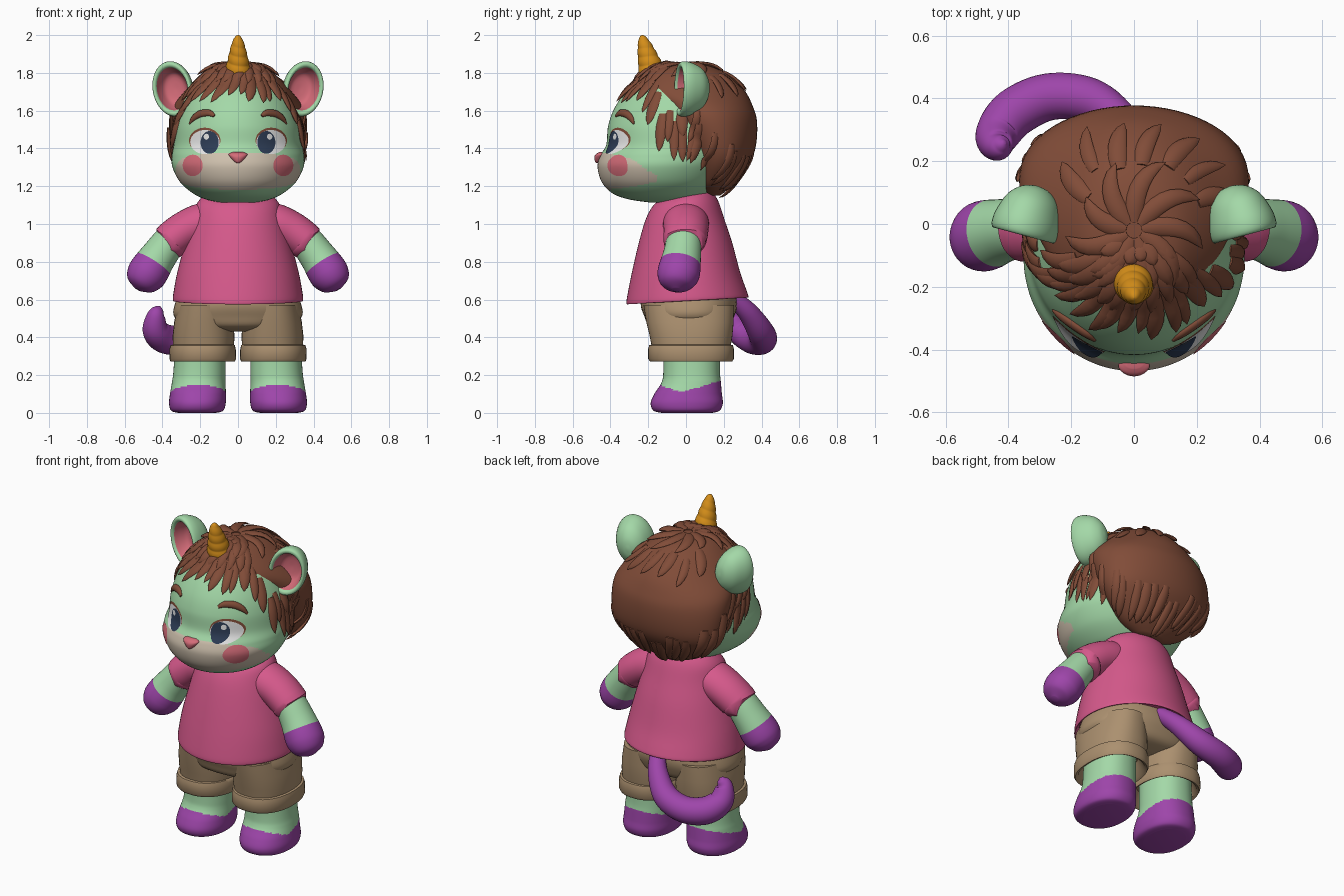
import bpy, bmesh, math, random
from math import sin, cos, pi, radians
from mathutils import Vector, Matrix
from mathutils.bvhtree import BVHTree

random.seed(4)
old = bpy.data.objects.get("Cube")
if old:
    bpy.data.objects.remove(old)


def material(name, rgb):
    m = bpy.data.materials.new(name)
    m.use_nodes = True
    m.diffuse_color = (*rgb, 1)
    bsdf = next(n for n in m.node_tree.nodes if n.type == 'BSDF_PRINCIPLED')
    bsdf.inputs["Base Color"].default_value = (*rgb, 1)
    bsdf.inputs["Roughness"].default_value = 0.7
    return m


GREEN = material("mint green", (0.37, 0.69, 0.39))
CREAM = material("cream", (0.62, 0.53, 0.42))
ROSE = material("rose", (0.66, 0.15, 0.19))
NAVY = material("navy", (0.026, 0.045, 0.09))
WHITE = material("white", (0.85, 0.85, 0.85))
BROWN = material("brown", (0.22, 0.073, 0.04))
GOLD = material("gold", (0.66, 0.27, 0.01))
PINK = material("shirt pink", (0.67, 0.10, 0.26))
PURPLE = material("purple", (0.34, 0.06, 0.40))
TAN = material("tan", (0.41, 0.28, 0.16))
parts = []


def spline(keys, n):
    """Catmull-Rom through tuples, n steps per span."""
    k = [keys[0], *keys, keys[-1]]
    out = []
    for i in range(1, len(k) - 2):
        for s in range(n):
            t = s / n
            out.append([b + 0.5 * t * (c - a + t * (2*a - 5*b + 4*c - d + t * (3*(b - c) + d - a)))
                        for a, b, c, d in zip(*k[i-1:i+3])])
    return out + [list(keys[-1])]


def add_rings(bm, rings, mat_rule=None, caps=True):
    vs = [[bm.verts.new(p) for p in r] for r in rings]
    n = len(vs[0])
    for i in range(len(vs) - 1):
        for j in range(n):
            f = bm.faces.new((vs[i][j], vs[i][(j+1) % n], vs[i+1][(j+1) % n], vs[i+1][j]))
            if mat_rule:
                f.material_index = int(mat_rule(i, f.calc_center_median()))
    if caps:
        for end, i in ((vs[0], 0), (vs[-1], len(vs) - 1)):
            f = bm.faces.new(end)
            if mat_rule:
                f.material_index = int(mat_rule(i, f.calc_center_median()))


def finish(name, bm, mats, mirror=False, normals=True):
    if normals:
        bmesh.ops.recalc_face_normals(bm, faces=bm.faces[:])
    me = bpy.data.meshes.new(name)
    bm.to_mesh(me)
    bm.free()
    for m in mats:
        me.materials.append(m)
    ob = bpy.data.objects.new(name, me)
    bpy.context.scene.collection.objects.link(ob)
    if mirror:
        ob.modifiers.new("mirror", 'MIRROR')
    parts.append(ob)
    return ob


def skin(name, rings, mats, rule=None, mirror=False):
    bm = bmesh.new()
    add_rings(bm, rings, rule)
    return finish(name, bm, mats, mirror)


def loft_rings(keys, n=6, seg=48, p=2.0):
    """Keys: z, front y, back y, half width, centre x, tilt."""
    keys = [tuple(k) + (0,) * (6 - len(k)) for k in keys]
    rings = []
    for z, yf, yb, rx, cx, tilt in spline(keys, n):
        ring = []
        for j in range(seg):
            c, s = cos(2*pi*j/seg), sin(2*pi*j/seg)
            dy = math.copysign(abs(s) ** (2/p), s) * (yb - yf) / 2
            ring.append((cx + rx * math.copysign(abs(c) ** (2/p), c), (yf + yb) / 2 + dy, z + tilt * dy))
        rings.append(ring)
    return rings


def sweep_rings(keys, n=6, seg=28, flat=1.0):
    """Keys: x, y, z, radius."""
    st = spline(keys, n)
    pts = [Vector(s[:3]) for s in st]
    ref, rings = Vector((0, 1, 0)), []
    for i, p in enumerate(pts):
        d = (pts[min(i+1, len(pts)-1)] - pts[max(i-1, 0)]).normalized()
        ref = (ref - d * ref.dot(d)).normalized()
        side = d.cross(ref)
        rings.append([p + st[i][3] * (side * cos(2*pi*j/seg) + ref * flat * sin(2*pi*j/seg))
                      for j in range(seg)])
    return rings


# Head with painted muzzle
head = skin("head", loft_rings([
    (1.115, -.20, 0, .10), (1.13, -.30, .08, .17), (1.16, -.385, .13, .235), (1.22, -.445, .19, .305),
    (1.30, -.468, .24, .347), (1.36, -.455, .27, .35), (1.42, -.422, .29, .34), (1.52, -.412, .30, .33),
    (1.62, -.375, .28, .30), (1.72, -.30, .24, .25), (1.79, -.19, .16, .17), (1.82, -.08, .08, .08)],
    10, 144), [GREEN, CREAM],
    lambda i, c: c.y < -.15 and abs(c.x / .33) ** 3 + abs((c.z - 1.28) / .097) ** 3 < 1)

# Hair mass
hair = skin("hair_mass", loft_rings([
    (1.15, .10, .18, .08), (1.20, .05, .24, .20), (1.28, .03, .305, .29), (1.36, 0, .355, .34),
    (1.45, -.05, .375, .36), (1.55, -.12, .375, .365), (1.62, -.18, .355, .345), (1.70, -.28, .315, .285),
    (1.78, -.25, .24, .21), (1.83, -.18, .15, .14), (1.85, -.08, .06, .05)], 4, 64), [BROWN])


def tree(ob):
    return BVHTree.FromPolygons([v.co for v in ob.data.vertices], [p.vertices[:] for p in ob.data.polygons])


head_tree, hair_tree = tree(head), tree(hair)
CENTRE = Vector((0, -.02, 1.5))


def scalp(az, el):
    a, e = radians(az), radians(el)
    d = Vector((sin(a) * cos(e), -cos(a) * cos(e), sin(e)))
    reach = [t.ray_cast(CENTRE, d)[3] or 0.3 for t in (head_tree, hair_tree)]
    return CENTRE + d * max(reach), d


def add_lock(bm, a0, e0, a1, e1, w):
    """A tapered leaf of hair lying on the scalp."""
    steps, path = 8, []
    for i in range(steps + 1):
        t = i / steps
        p, d = scalp(a0 + (a1 - a0) * t * t, e0 + (e1 - e0) * t)
        path.append((p + d * (.018 * t - .004), d))
    rings = []
    for i, (p, d) in enumerate(path):
        t = i / steps
        tan = path[min(i+1, steps)][0] - path[max(i-1, 0)][0]
        side = tan.cross(d).normalized()
        h = w * (.5 + t) * (1 - t) ** .65 + .0008
        rings.append([p + side * h * cos(k*pi/4) + d * h * .42 * sin(k*pi/4) for k in range(8)])
    add_rings(bm, rings)


# Hair locks in overlapping rows, shortest over the brow
LINE = [(0, 27), (45, 23), (58, 8), (72, -22), (88, -22), (105, -24), (130, -42), (181, -58)]


def hairline(az):
    a = abs(az)
    for (a0, e0), (a1, e1) in zip(LINE, LINE[1:]):
        if a <= a1:
            return e0 + (e1 - e0) * (a - a0) / (a1 - a0)


bm = bmesh.new()
for up, length, step, w in ((0, 32, 9, .042), (16, 30, 12, .042), (32, 28, 15, .042), (48, 26, 20, .04)):
    for i in range(int(360 / step)):
        az = -180 + i * step + random.uniform(-3, 3) + up * .3
        az = max(-180, min(180, az))
        beside_ear = 66 < abs(az) < 112
        if up and beside_ear and hairline(az) + up > 0:
            continue
        if 0 < up < 40 and abs(az) > 112:
            continue
        tip = hairline(az) + up + random.uniform(-5, 4)
        if up > 40 and abs(az) > 112:
            tip = random.uniform(22, 45)
        start = min(tip + length, 18 if beside_ear else 82)
        add_lock(bm, az, start, az + (az * .1 if abs(az) < 90 else 0) - 8, tip, w * random.uniform(.85, 1.2))
for i in range(9):
    az = -180 + i * 40
    add_lock(bm, az, 86, az - 25, 56 + random.uniform(-5, 5), .045)
finish("hair_locks", bm, [BROWN])


# Face details laid on the head
def face_y(x, z):
    hit = head_tree.ray_cast(Vector((x, -2, z)), Vector((0, 1, 0)))[0]
    return hit.y if hit else -.2


def plate(name, x, z, rx, rz, lift, mat, seg=40):
    bm = bmesh.new()
    rings = []
    for k in range(9):
        r = max(k / 8, .01)
        ring = []
        for j in range(seg):
            px, pz = x + rx*r*cos(2*pi*j/seg), z + rz*r*sin(2*pi*j/seg)
            ring.append((px, face_y(px, pz) - lift, pz))
        rings.append(ring)
    add_rings(bm, rings, caps=False)
    bm.faces.new([v for v in list(bm.verts)[:seg]])
    bmesh.ops.recalc_face_normals(bm, faces=bm.faces[:])
    if sum(f.normal.y for f in bm.faces) > 0:
        bmesh.ops.reverse_faces(bm, faces=bm.faces[:])
    finish(name, bm, [mat], True, False)


plate("eyelid_line", .176, 1.442, .083, .068, .002, BROWN)
plate("eye_white", .175, 1.434, .078, .064, .004, WHITE)
plate("iris", .15, 1.432, .048, .060, .006, NAVY)
plate("eye_glint", .168, 1.462, .014, .016, .008, WHITE)
plate("cheek_blush", .24, 1.31, .053, .057, .004, ROSE)
brow = [(.125, 1.572, .008), (.155, 1.588, .018), (.20, 1.583, .02), (.235, 1.56, .016), (.258, 1.53, .005)]
skin("eyebrow", sweep_rings([(x, face_y(x, z) - .002, z, r) for x, z, r in brow], 5, 12, .7), [BROWN], None, True)
skin("nose", loft_rings([(1.322, -.475, -.45, .006), (1.332, -.482, -.44, .022), (1.355, -.485, -.43, .042),
     (1.370, -.477, -.42, .05), (1.380, -.46, -.42, .03)], 4, 24), [ROSE])

# Ears: rounded cup with a rose hollow
place = (Matrix.Translation((.335, .025, 1.715)) @ Matrix.Rotation(radians(15), 4, 'Z')
         @ Matrix.Rotation(radians(12), 4, 'Y') @ Matrix.Rotation(radians(90), 4, 'X'))
cup = [(-.10, .05), (-.09, .4), (-.055, .75), (0, .95), (.04, 1), (.062, .94), (.058, .80), (.02, .70), (-.02, .5),
       (-.03, .05)]
ear = loft_rings([(z, -.148*r, .148*r, .108*r) for z, r in cup], 4, 40)
skin("ear", [[place @ Vector(p) for p in r] for r in ear], [GREEN, ROSE], lambda i, c: i >= 25, True)

# Spiral horn
rings = []
for i in range(73):
    t = i / 72
    base = .078 * (1 - .68 * t) * math.sqrt(max(1 - t ** 9, .003))
    rings.append([Vector((0, -.165 - .07*t, 1.75 + .25*t)) + base * (1 + .07 * abs(sin(5.5*pi*t + a/2)))
                  * Vector((cos(a), sin(a), .28 * sin(a))) for a in [2*pi*j/36 for j in range(36)]])
skin("horn", rings, [GOLD])

# Neck, shirt and sleeves
skin("neck", loft_rings([(1.0, -.12, .12, .13), (1.2, -.13, .12, .14)], 2), [GREEN])
skin("shirt", loft_rings([
    (.62, -.29, .30, .32, 0, .055), (.594, -.308, .323, .337, 0, .055), (.60, -.315, .33, .345, 0, .055),
    (.64, -.31, .318, .341, 0, .05), (.75, -.285, .285, .32), (.90, -.25, .245, .28), (1.02, -.215, .205, .245),
    (1.10, -.18, .175, .222, 0, .06), (1.14, -.145, .15, .19, 0, .12), (1.147, -.13, .138, .165, 0, .15),
    (1.12, -.12, .125, .15, 0, .15)], 5, 64), [PINK])
skin("sleeve", sweep_rings([(.08, 0, 1.03, .09), (.19, 0, 1.005, .105), (.28, 0, .965, .103), (.345, -.005, .92, .10),
     (.35, -.005, .914, .097), (.335, -.005, .93, .08)], 5, 36, 1.15), [PINK], None, True)

# Arms with coloured hands
skin("arm", sweep_rings([
    (.25, 0, 1.0, .08), (.35, -.01, .92, .087), (.42, -.022, .83, .096), (.47, -.036, .755, .106),
    (.497, -.045, .712, .10), (.518, -.05, .674, .073), (.53, -.052, .652, .02)], 8, 36, 1.06),
    [GREEN, PURPLE], lambda i, c: i >= 20, True)

# Shorts
skin("shorts_hips", loft_rings([(.43, -.10, .13, .12), (.455, -.19, .22, .27), (.51, -.22, .255, .338),
     (.58, -.24, .27, .333), (.68, -.22, .25, .29)], 5, 56, 2.3), [TAN])
skin("shorts_leg", loft_rings([
    (.35, -.14, .19, .13, .19), (.28, -.175, .23, .155, .187), (.272, -.19, .245, .17, .187),
    (.285, -.20, .253, .176, .187), (.34, -.20, .253, .175, .187), (.358, -.195, .248, .170, .187),
    (.361, -.183, .238, .162, .183), (.41, -.193, .246, .164, .182), (.48, -.21, .252, .155, .183),
    (.57, -.225, .255, .14, .18)], 1, 56, 2.3), [TAN], None, True)

# Legs with coloured feet
skin("leg", loft_rings([
    (0, -.13, .14, .10, .216), (.012, -.172, .178, .138, .216), (.05, -.187, .195, .15, .215),
    (.10, -.168, .19, .148, .212), (.16, -.13, .185, .142, .208), (.22, -.12, .18, .138, .204),
    (.38, -.12, .18, .132, .20)], 9, 64, 2.2), [GREEN, PURPLE],
    lambda i, c: c.z < .11 + .3 * abs(c.y + .02), True)

# Curling tail
skin("tail", sweep_rings([
    (.02, .24, .62, .04), (-.04, .33, .53, .055), (-.14, .395, .43, .07), (-.27, .405, .388, .075),
    (-.38, .355, .39, .078), (-.435, .285, .435, .07), (-.435, .25, .51, .05), (-.42, .255, .548, .028),
    (-.412, .26, .562, .006)], 7, 32), [PURPLE])

# Smooth shading that keeps real edges
bpy.ops.object.select_all(action='DESELECT')
for ob in parts:
    ob.select_set(True)
bpy.context.view_layer.objects.active = parts[0]
bpy.ops.object.shade_smooth_by_angle(angle=radians(42))
